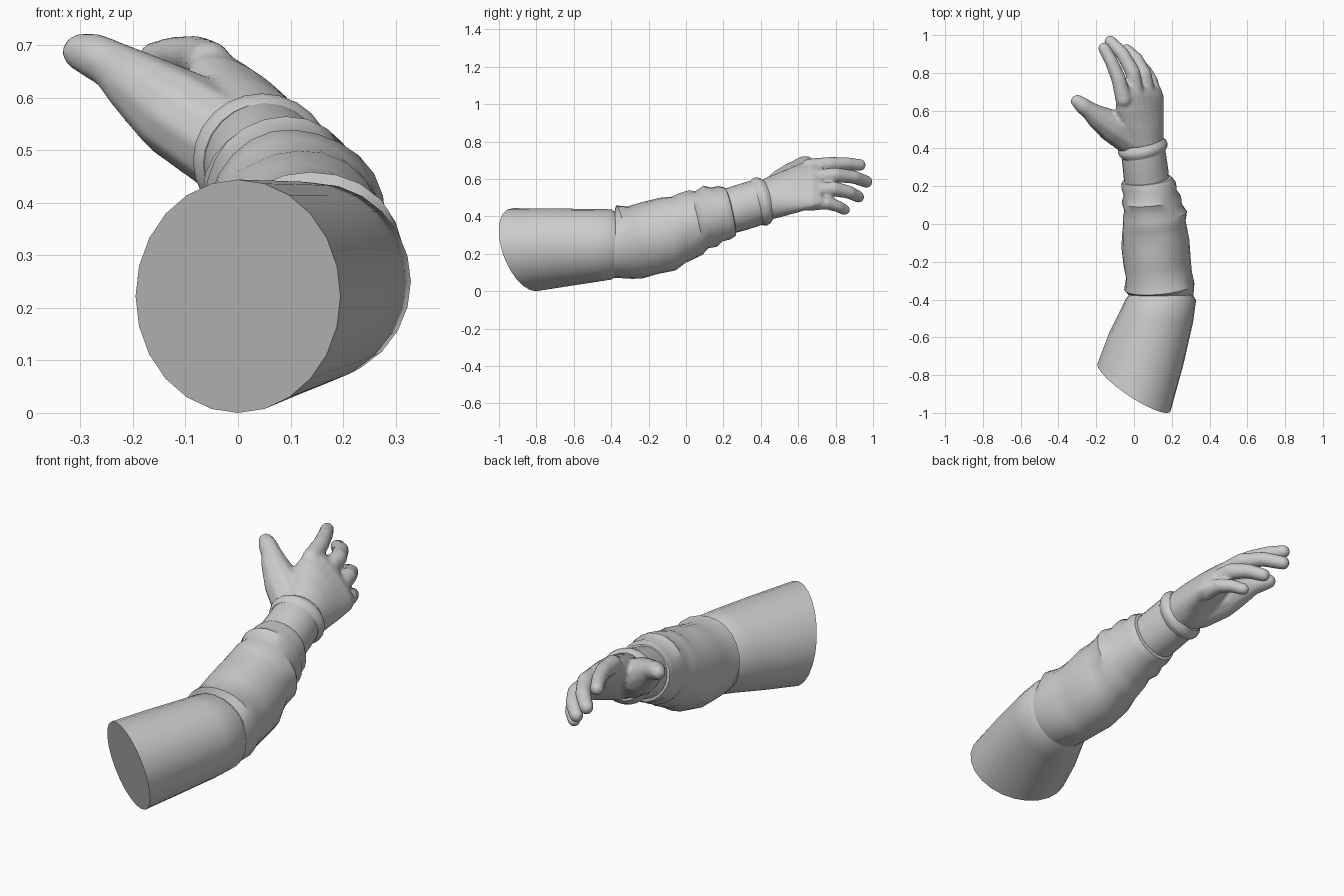
import bpy, bmesh, math
from mathutils import Vector

SIDES = 24


def make_object(name, bm):
    bmesh.ops.recalc_face_normals(bm, faces=bm.faces)
    me = bpy.data.meshes.new(name)
    bm.to_mesh(me)
    bm.free()
    ob = bpy.data.objects.new(name, me)
    bpy.context.collection.objects.link(ob)
    return ob


def smooth(ob, angle=40):
    bpy.ops.object.select_all(action='DESELECT')
    ob.select_set(True)
    bpy.context.view_layer.objects.active = ob
    bpy.ops.object.shade_smooth_by_angle(angle=math.radians(angle))


def loft(bm, rings):
    """Skin a list of point rings and cap both ends."""
    loops = [[bm.verts.new(p) for p in r] for r in rings]
    n = len(loops[0])
    for a, b in zip(loops, loops[1:]):
        for i in range(n):
            bm.faces.new((a[i], a[(i + 1) % n], b[(i + 1) % n], b[i]))
    bm.faces.new(loops[0][::-1])
    bm.faces.new(loops[-1])


def arm_ring(x, y, z, rx, rz, a, b, fold=0.0):
    """Ring across the arm, leaned by a and b, with wavy cloth folds."""
    pts = []
    for i in range(SIDES):
        t = math.tau * i / SIDES
        k = 1 + fold * (math.sin(3 * t + 22 * y) + 0.6 * math.sin(5 * t - 31 * y))
        dx, dz = rx * k * math.cos(t), rz * k * math.sin(t)
        pts.append((x + dx, y + a * dx + b * dz, z + dz))
    return pts


def tube(name, rows, a=0.1, b=-0.22, fold=0.0, angle=40):
    bm = bmesh.new()
    loft(bm, [arm_ring(*r, a, b, fold) if len(r) == 5 else arm_ring(*r) for r in rows])
    ob = make_object(name, bm)
    smooth(ob, angle)
    return ob


# Upper sleeve with slanted open end
tube("upper_sleeve", [
    (0, -.865, .222, .195, .222, -.62, -.28),
    (.065, -.66, .235, .197, .207, -.42, -.18),
    (.12, -.49, .245, .192, .195, -.18, -.06),
    (.143, -.40, .25, .186, .188, -.02, 0),
    (.143, -.37, .25, .165, .168, 0, 0),
])

# Wrinkled forearm sleeve
tube("forearm_sleeve", [
    (.143, -.43, .245, .17, .17, -.05, 0),
    (.143, -.375, .243, .172, .172, 0, -.05),
    (.137, -.33, .265, .186, .196),
    (.13, -.27, .265, .174, .192),
    (.12, -.20, .28, .178, .192),
    (.115, -.10, .305, .18, .194),
    (.11, -.04, .33, .172, .176),
    (.107, .00, .348, .166, .176),
    (.11, .05, .368, .17, .172),
    (.10, .085, .383, .153, .153),
    (.09, .13, .40, .157, .163),
    (.085, .165, .408, .14, .143),
    (.08, .205, .418, .145, .143),
    (.07, .235, .425, .132, .13),
    (.068, .24, .428, .112, .11),
], fold=0.014)

# Wrist
tube("wrist", [
    (.07, .20, .42, .118, .118),
    (.062, .28, .443, .119, .12),
    (.052, .36, .468, .117, .12),
    (.045, .43, .488, .112, .112),
])

# Glove cuff ridge
tube("glove_cuff", [
    (.05, .372, .472, .116, .117),
    (.048, .388, .476, .128, .126),
    (.046, .402, .48, .132, .128),
    (.045, .416, .484, .128, .124),
    (.043, .436, .49, .110, .108),
], a=0.18, b=-0.25)

# Gloved hand: slanted palm, fingers and thumb fused together
bm = bmesh.new()
wide, thick = Vector((-.7, 0, .714)), Vector((.714, 0, .7))
palm = [((.043, .40, .483), .116, .108), ((.037, .50, .515), .14, .10),
        ((.03, .60, .55), .163, .08), ((.033, .68, .57), .168, .058),
        ((.033, .725, .575), .15, .035)]
loft(bm, [[Vector(c) + wide * (w * math.cos(math.tau * i / SIDES))
           + thick * (h * math.sin(math.tau * i / SIDES)) for i in range(SIDES)]
          for c, w, h in palm])

digits = {
    "index": [(-.055, .66, .665, .045), (-.082, .77, .68, .04),
              (-.12, .86, .682, .036), (-.158, .93, .675, .033)],
    "middle": [(.01, .68, .605, .046), (-.005, .80, .622, .041),
               (-.06, .90, .61, .037), (-.125, .965, .585, .034)],
    "ring": [(.07, .68, .535, .046), (.055, .79, .548, .041),
             (.015, .87, .53, .037), (-.04, .922, .505, .033)],
    "little": [(.105, .66, .47, .042), (.095, .75, .472, .036),
               (.065, .81, .455, .033), (.025, .848, .435, .03)],
    "thumb": [(-.02, .46, .51, .095), (-.115, .52, .57, .088), (-.19, .565, .625, .065),
              (-.235, .60, .66, .048), (-.27, .625, .678, .045), (-.3, .65, .687, .036)],
}
for pts in digits.values():
    pts = [Vector(p) for p in pts]
    for p, q in zip(pts, pts[1:]):
        for k in range(11):
            s = p.lerp(q, k / 10)
            ball = bmesh.ops.create_icosphere(bm, subdivisions=2, radius=s[3])
            bmesh.ops.translate(bm, verts=ball["verts"], vec=s.to_3d())
hand = make_object("gloved_hand", bm)
m = hand.modifiers.new("fuse", 'REMESH')
m.mode, m.voxel_size, m.use_smooth_shade = 'VOXEL', 0.009, True
m = hand.modifiers.new("soften", 'SMOOTH')
m.factor, m.iterations = 0.5, 6
